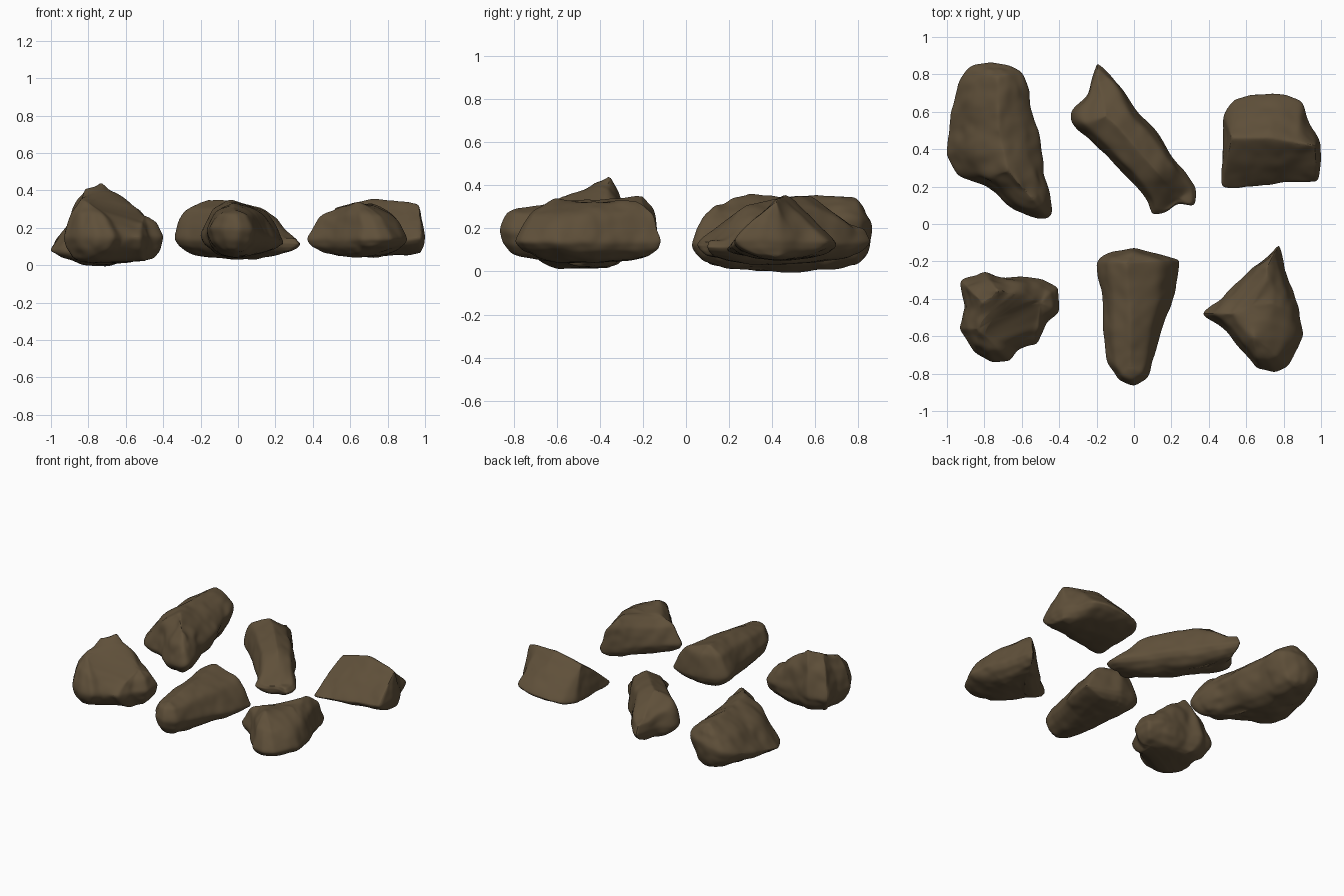
import bpy
import bmesh
from mathutils import Vector, noise
from mathutils.geometry import intersect_point_line

cube = bpy.data.objects.get("Cube")
if cube:
    bpy.data.objects.remove(cube, do_unlink=True)

AROUND, RINGS = 90, 26

# Single earthy colour shared by every rock
stone = bpy.data.materials.new("brown_stone")
stone.use_nodes = True
stone.diffuse_color = (0.115, 0.08, 0.042, 1)
shader = stone.node_tree.nodes["Principled BSDF"]
shader.inputs["Base Color"].default_value = stone.diffuse_color
shader.inputs["Roughness"].default_value = 0.9


def resample(points, count, closed):
    """Evenly spaced points along a polyline."""
    pts = [Vector(p) for p in points]
    if closed:
        pts.append(pts[0])
    lengths = [(b - a).length for a, b in zip(pts, pts[1:])]
    step = sum(lengths) / (count if closed else count - 1)
    result = []
    for i in range(count):
        d, k = i * step, 0
        while k < len(lengths) - 1 and d > lengths[k]:
            d -= lengths[k]
            k += 1
        result.append(pts[k].lerp(pts[k + 1], min(d / lengths[k], 1)))
    return result


def nearest_on_ridge(point, ridge):
    """Closest ridge point in plan, with the ridge height at that place."""
    best = None
    for a, b in zip(ridge, ridge[1:]):
        _, f = intersect_point_line(point, a.xy, b.xy)
        spot = a.lerp(b, max(0, min(1, f)))
        if best is None or (spot.xy - point).length < (best.xy - point).length:
            best = spot
    return best


def chipped(p, rough):
    """Broad lumps, flaked facets and fine grain."""
    flakes = noise.voronoi(p * 6)[0]
    return rough * (0.6 * noise.noise(p * 5) + 0.7 * (flakes[1] - flakes[0] - 0.15)
                    + 0.35 * noise.noise(p * 17))


def rock(name, outline, ridge, low, waist, shoulder, rough):
    """Loft from a keeled underside, out to a tilted waist, and up to a ridge line."""
    rim = resample(outline, AROUND, True)
    ridge = [Vector(p) for p in ridge]
    inner = [nearest_on_ridge(p, ridge) for p in rim]
    centre = sum(rim, Vector((0, 0))) / AROUND
    tilt = Vector(waist[1:])
    # Each profile point: inward shift, then height (underside below zero, top above)
    profile = resample([(0.96, -1), (0.5, -0.88), (0.15, -0.5), (0, 0),
                        shoulder, (0.97, 1)], RINGS, False)
    bm = bmesh.new()
    rings = []
    for t, h in profile:
        ring = []
        for p, c in zip(rim, inner):
            flat = p.lerp(c.xy, t)
            floor = low + 0.25 * (flat - centre).length_squared
            middle = max(waist[0] + tilt.dot(p - centre), floor + 0.02)
            z = middle + h * (c.z - middle if h > 0 else middle - floor)
            ring.append(bm.verts.new((flat.x, flat.y, z)))
        rings.append(ring)
    for lower, upper in zip(rings, rings[1:]):
        for i in range(AROUND):
            j = (i + 1) % AROUND
            bm.faces.new((lower[i], lower[j], upper[j], upper[i]))
    bm.faces.new(rings[0][::-1])
    bm.faces.new(rings[-1])
    bmesh.ops.triangulate(bm, faces=[f for f in bm.faces if len(f.verts) > 4])
    bmesh.ops.remove_doubles(bm, verts=bm.verts, dist=0.004)
    bmesh.ops.recalc_face_normals(bm, faces=bm.faces)
    for _ in range(2):
        bmesh.ops.smooth_vert(bm, verts=bm.verts, factor=0.5,
                              use_axis_x=True, use_axis_y=True, use_axis_z=True)
    bm.normal_update()
    moves = [(v, v.normal * chipped(v.co, rough)) for v in bm.verts]
    for v, move in moves:
        v.co += move

    mesh = bpy.data.meshes.new(name)
    bm.to_mesh(mesh)
    bm.free()
    mesh.materials.append(stone)
    obj = bpy.data.objects.new(name, mesh)
    bpy.context.collection.objects.link(obj)
    bpy.ops.object.select_all(action="DESELECT")
    obj.select_set(True)
    bpy.context.view_layer.objects.active = obj
    bpy.ops.object.shade_smooth_by_angle(angle=0.7)
    obj.modifiers.new("soften", "SUBSURF").levels = 1


# Back row
rock("back_right_ridged_rock",
     [(-.98, .6), (-.93, .78), (-.88, .84), (-.8, .87), (-.7, .86), (-.6, .81), (-.55, .7),
      (-.55, .62), (-.5, .47), (-.48, .3), (-.44, .1), (-.45, .03), (-.55, .04),
      (-.66, .09), (-.78, .19), (-.93, .25), (-1.02, .37)],
     [(-.73, .78, .34), (-.72, .5, .35), (-.67, .28, .37), (-.55, .14, .31)],
     0, (.15, .2, .18), (.4, .6), .022)

rock("back_middle_long_rock",
     [(-.2, .87), (-.07, .74), (.03, .59), (.14, .48), (.22, .34), (.33, .2), (.33, .09),
      (.24, .11), (.19, .06), (.09, .04), (.07, .13), (0, .21), (-.13, .34),
      (-.26, .47), (-.34, .54), (-.34, .6), (-.25, .68)],
     [(-.19, .75, .22), (-.14, .58, .36), (0, .42, .34), (.13, .27, .31), (.24, .14, .15)],
     .03, (.13, -.05, 0), (.25, .74), .014)

rock("back_left_wedge_rock",
     [(.47, .19), (.47, .4), (.48, .59), (.54, .67), (.63, .7), (.82, .7), (.9, .66),
      (.93, .56), (.99, .45), (1, .33), (.98, .22), (.85, .22), (.7, .2), (.55, .18)],
     [(.52, .46, .31), (.72, .46, .36), (.97, .42, .33)],
     .05, (.12, .1, 0), (.5, .55), .012)

# Front row
rock("front_right_peaked_rock",
     [(-.93, -.3), (-.8, -.25), (-.72, -.28), (-.6, -.28), (-.5, -.29), (-.4, -.33),
      (-.4, -.47), (-.48, -.54), (-.52, -.65), (-.62, -.67), (-.66, -.74),
      (-.75, -.74), (-.85, -.69), (-.94, -.56), (-.9, -.45)],
     [(-.83, -.56, .36), (-.81, -.42, .41), (-.73, -.36, .45), (-.64, -.38, .4),
      (-.5, -.42, .27)],
     .01, (.15, 0, 0), (.38, .64), .018)

rock("front_middle_tapered_rock",
     [(-.2, -.2), (-.16, -.16), (0, -.12), (.12, -.15), (.26, -.19), (.21, -.42),
      (.15, -.55), (.12, -.68), (.08, -.82), (0, -.87), (-.08, -.84), (-.15, -.74),
      (-.17, -.55), (-.17, -.38), (-.2, -.28)],
     [(-.04, -.21, .35), (-.02, -.5, .33), (-.02, -.76, .3)],
     .04, (.16, -.1, -.08), (.35, .74), .012)

rock("front_left_angular_rock",
     [(.36, -.48), (.5, -.36), (.62, -.24), (.72, -.16), (.78, -.1), (.8, -.2),
      (.83, -.32), (.88, -.42), (.91, -.6), (.83, -.77), (.75, -.8), (.66, -.78),
      (.58, -.68), (.5, -.58)],
     [(.55, -.48, .31), (.64, -.6, .34), (.72, -.42, .33), (.71, -.23, .33)],
     .04, (.14, 0, 0), (.33, .66), .016)
